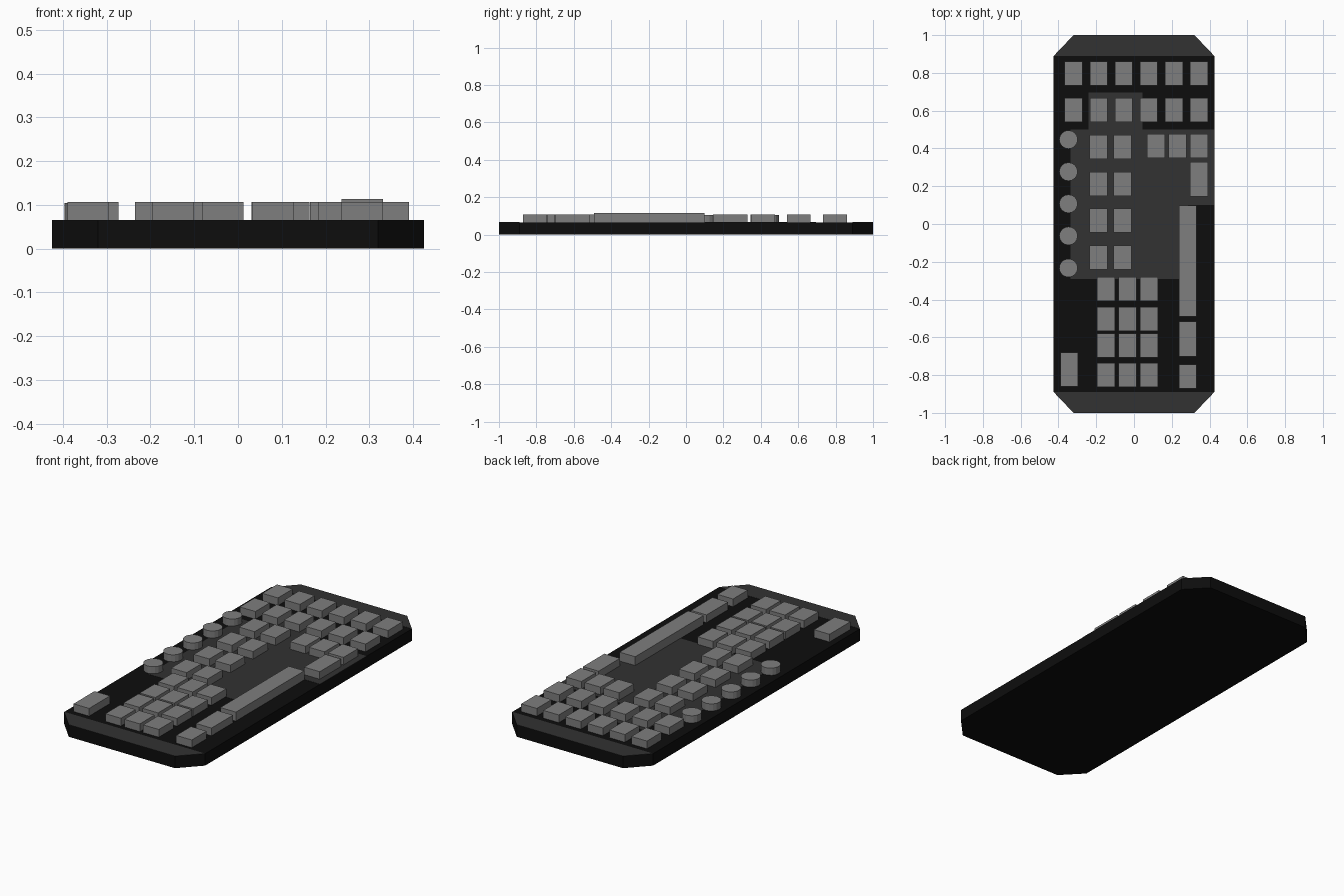
import bpy, bmesh

if "Cube" in bpy.data.objects:
    bpy.data.objects.remove(bpy.data.objects["Cube"])

TOP = 0.065   # deck height
KEY = 0.107   # key top height


def material(name, v):
    m = bpy.data.materials.new(name)
    m.diffuse_color = (v, v, v, 1)
    m.use_nodes = True
    m.node_tree.nodes["Principled BSDF"].inputs["Base Color"].default_value = m.diffuse_color
    return m


BLACK = material("black", 0.004)
DARK = material("dark_grey", 0.032)
GREY = material("key_grey", 0.21)


def prism(name, pts, z0, z1, mat):
    """Extrude a flat outline from z0 to z1."""
    bm = bmesh.new()
    face = bm.faces.new([bm.verts.new((x, y, z0)) for x, y in pts])
    new = bmesh.ops.extrude_face_region(bm, geom=[face])["geom"]
    bmesh.ops.translate(bm, vec=(0, 0, z1 - z0),
                        verts=[g for g in new if isinstance(g, bmesh.types.BMVert)])
    bmesh.ops.recalc_face_normals(bm, faces=bm.faces)
    me = bpy.data.meshes.new(name)
    bm.to_mesh(me)
    bm.free()
    me.materials.append(mat)
    ob = bpy.data.objects.new(name, me)
    bpy.context.collection.objects.link(ob)
    return ob


def key(name, x, y, depth=0.127, width=0.094, top=KEY):
    w, d = width / 2, depth / 2
    prism(name, [(x - w, y - d), (x + w, y - d), (x + w, y + d), (x - w, y + d)],
          TOP - 0.003, top, GREY)


# Body: slab with clipped corners
half = [(0.425, -0.89), (0.425, 0.89), (0.32, 1), (-0.32, 1)]
prism("body", half + [(-0.425, 0.89), (-0.425, -0.89), (-0.32, -1), (0.32, -1)], 0, TOP, BLACK)

# Lighter deck areas: both ends and the stepped middle panel
for name, s in (("back_end_panel", 1), ("front_end_panel", -1)):
    prism(name, [(0.425, 0.89 * s), (0.32, s), (-0.32, s), (-0.425, 0.89 * s)],
          TOP - 0.001, TOP + 0.001, DARK)
prism("middle_panel",
      [(-0.335, -0.29), (0.285, -0.29), (0.285, 0.1), (0.425, 0.1), (0.425, 0.5),
       (0.045, 0.5), (0.045, 0.695), (-0.24, 0.695), (-0.24, 0.5), (-0.335, 0.5)],
      TOP - 0.001, TOP + 0.001, DARK)

# Two full rows of keys at the back
for y in (0.797, 0.603):
    for i in range(6):
        key("row_key", -0.32 + i * 0.1328, y)

# Paired keys down the middle
for x in (-0.188, -0.061):
    for i in range(4):
        key("middle_key", x, 0.408 - i * 0.195)

# Number block near the front
for x in (-0.148, -0.034, 0.08):
    for y in (-0.345, -0.504, -0.643, -0.80):
        key("number_key", x, y)

# Short row on the right
for x in (0.116, 0.23, 0.344):
    key("right_key", x, 0.413)

# Larger single keys
key("right_long_key", 0.344, 0.237, 0.183)
key("space_bar", 0.284, -0.196, 0.59, top=0.114)
key("medium_key", 0.284, -0.608, 0.185)
key("small_key", 0.284, -0.807)
key("corner_key", -0.343, -0.769, 0.18)

# Round buttons along the left edge
for i in range(5):
    bpy.ops.mesh.primitive_cylinder_add(vertices=16, radius=0.049, depth=0.042,
                                        location=(-0.347, 0.447 - i * 0.17, 0.083))
    bpy.context.object.name = "round_button"
    bpy.context.object.data.materials.append(GREY)
